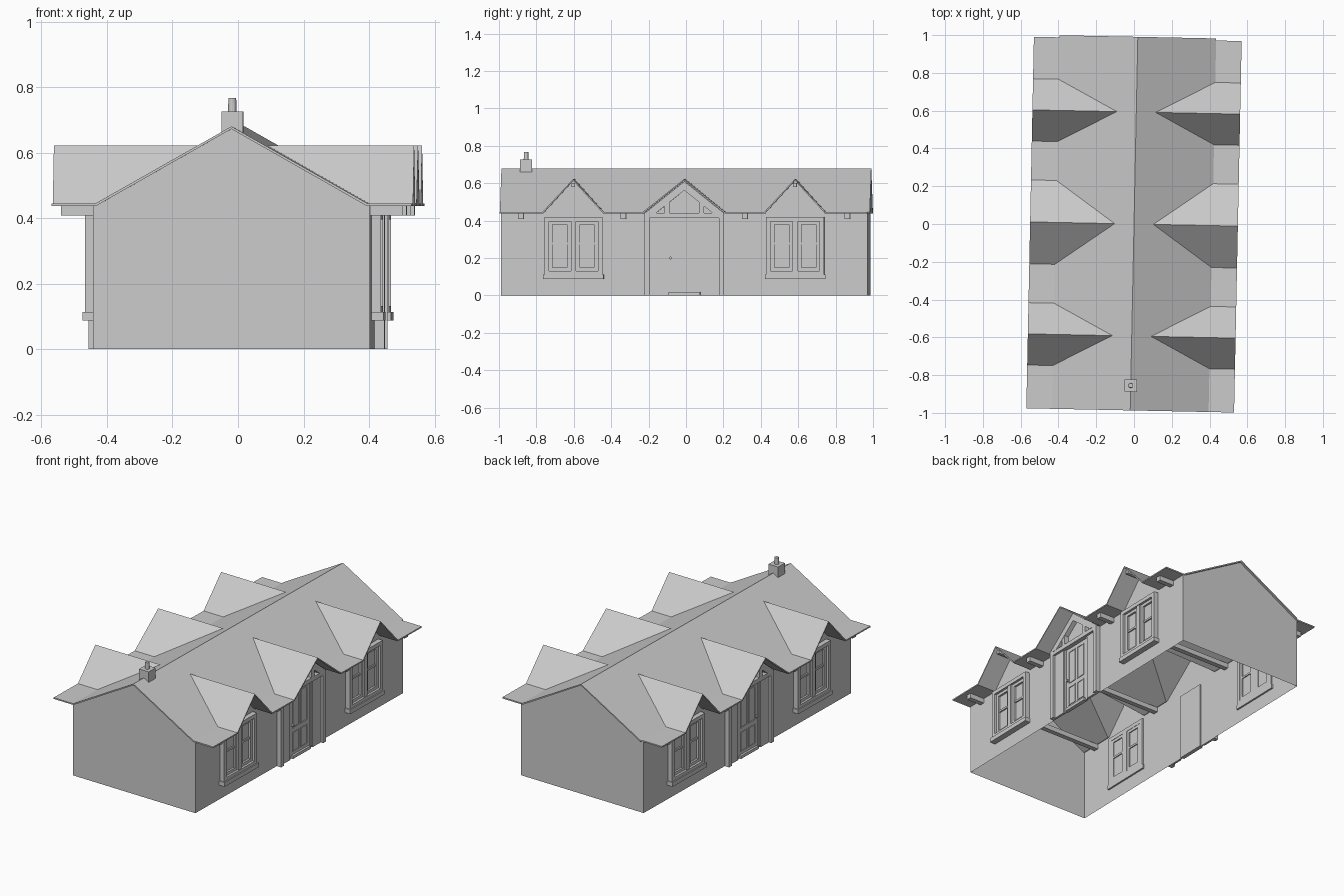
import bpy, bmesh, math
from mathutils import Matrix

cube = bpy.data.objects.get("Cube")
if cube:
    bpy.data.objects.remove(cube)

mat = bpy.data.materials.new("plain grey")
mat.use_nodes = True
GREY = (0.6, 0.6, 0.6, 1)
mat.diffuse_color = GREY
mat.node_tree.nodes["Principled BSDF"].inputs["Base Color"].default_value = GREY

# The house stands very slightly turned on its plot
TURN = Matrix.Rotation(-0.0204, 4, 'Z')
SIDES = (1, -1)
WALL, KINK, EAVE = 0.4225, 0.415, 0.55
RIDGE_Z, EAVE_Z, DORMER_Z = 0.68, 0.445, 0.622
FRONT, BACK = -0.987, 0.991
DORMERS = ((-0.593, 0.165), (0, 0.222), (0.593, 0.165))
WINDOWS = (-0.593, 0.593)
APEX_X = KINK * (RIDGE_Z - DORMER_Z) / (RIDGE_Z - EAVE_Z)


def finish(name, bm):
    bm.transform(TURN)
    mesh = bpy.data.meshes.new(name)
    bm.to_mesh(mesh)
    bm.free()
    mesh.materials.append(mat)
    ob = bpy.data.objects.new(name, mesh)
    bpy.context.collection.objects.link(ob)
    return ob


def face(bm, pts):
    return bm.faces.new([bm.verts.new(p) for p in pts])


def prism(bm, pts, x0, x1):
    """Extrude a (y, z) outline from x0 to x1."""
    f = face(bm, [(x0, y, z) for y, z in pts])
    ext = bmesh.ops.extrude_face_region(bm, geom=[f])["geom"]
    bmesh.ops.translate(bm, verts=[v for v in ext if isinstance(v, bmesh.types.BMVert)],
                        vec=(x1 - x0, 0, 0))


def rect(y0, y1, z0, z1):
    return [(y0, z0), (y1, z0), (y1, z1), (y0, z1)]


def part(name, pieces, sides=SIDES):
    """Make one object from (outline, x0, x1) pieces, repeated on both long sides."""
    bm = bmesh.new()
    for s in sides:
        for pts, x0, x1 in pieces:
            prism(bm, pts, s * x0, s * x1)
    bmesh.ops.recalc_face_normals(bm, faces=bm.faces)
    return finish(name, bm)


def frame(y0, y1, z0, z1, t, x0, x1):
    """Four bars around a rectangle."""
    return [(rect(y0, y0 + t, z0, z1), x0, x1), (rect(y1 - t, y1, z0, z1), x0, x1),
            (rect(y0 + t, y1 - t, z0, z0 + t), x0, x1),
            (rect(y0 + t, y1 - t, z1 - t, z1), x0, x1)]


# Walls: open shell with dormer gables on the long sides
bm = bmesh.new()
y0, y1, top = -0.98, 0.978, EAVE_Z - 0.005
for s in SIDES:
    outline = [(y1, 0), (y0, 0), (y0, top)]
    for c, w in DORMERS:
        outline += [(c - w, top), (c, DORMER_Z - 0.007), (c + w, top)]
    outline.append((y1, top))
    face(bm, [(s * WALL, y, z) for y, z in outline])
for y in (y0, y1):
    face(bm, [(-WALL, y, 0), (WALL, y, 0), (WALL, y, top),
              (0, y, RIDGE_Z - 0.007), (-WALL, y, top)])
bmesh.ops.remove_doubles(bm, verts=bm.verts, dist=0.0005)
bmesh.ops.recalc_face_normals(bm, faces=bm.faces)
finish("walls", bm)

# Roof: notched slopes, level eaves and dormer roofs
bm = bmesh.new()
for s in SIDES:
    slope = [(0, BACK, RIDGE_Z), (0, FRONT, RIDGE_Z), (s * KINK, FRONT, EAVE_Z)]
    start = FRONT
    for c, w in DORMERS:
        apex = (s * APEX_X, c, DORMER_Z)
        slope += [(s * KINK, c - w, EAVE_Z), apex, (s * KINK, c + w, EAVE_Z)]
        for d in (-w, w):
            face(bm, [(s * EAVE, c + d, EAVE_Z), (s * KINK, c + d, EAVE_Z),
                      apex, (s * EAVE, c, DORMER_Z)])
        face(bm, [(s * x, y, EAVE_Z) for x, y in
                  ((KINK, start), (EAVE, start), (EAVE, c - w), (KINK, c - w))])
        start = c + w
    face(bm, [(s * x, y, EAVE_Z) for x, y in
              ((KINK, start), (EAVE, start), (EAVE, BACK - 0.011), (KINK, BACK - 0.011))])
    slope.append((s * KINK, BACK, EAVE_Z))
    face(bm, slope)
for f in bm.faces:
    f.normal_update()
    if f.normal.z < 0:
        f.normal_flip()
bmesh.ops.remove_doubles(bm, verts=bm.verts, dist=0.0005)
roof = finish("roof", bm)
solid = roof.modifiers.new("thickness", 'SOLIDIFY')
solid.thickness = 0.008
solid.offset = -1

# Tie beams running through the house under the eaves
part("tie_beams", [(rect(y - 0.015, y + 0.015, 0.408, 0.438), -0.522, 0.522)
                   for y in (-0.873, -0.325, 0.325, 0.873)], sides=(1,))

# Dormer ridge ends above the windows
part("dormer_ridge_ends", [(rect(c - 0.009, c + 0.009, 0.58, 0.602), WALL, 0.53)
                           for c in WINDOWS])

# Windows: outer frame, two sashes with a middle bar, glass and sill
frames, sashes, glass, sills = [], [], [], []
for c in WINDOWS:
    frames += frame(c - 0.155, c + 0.155, 0.108, 0.42, 0.024, 0.412, 0.452)
    frames.append((rect(c - 0.014, c + 0.014, 0.13, 0.4), 0.412, 0.448))
    sills.append((rect(c - 0.162, c + 0.162, 0.087, 0.113), 0.412, 0.459))
    for m in (c - 0.0725, c + 0.0725):
        sashes += frame(m - 0.0585, m + 0.0585, 0.13, 0.398, 0.02, 0.414, 0.438)
        sashes.append((rect(m - 0.04, m + 0.04, 0.272, 0.284), 0.414, 0.434))
        glass.append((rect(m - 0.042, m + 0.042, 0.145, 0.38), 0.42, 0.426))
part("window_frames", frames)
part("window_sashes", sashes)
part("window_glass", glass)
part("window_sills", sills)

# Doors: leaf with four raised panels, threshold and knob
part("door_leaf", [(rect(-0.09, 0.09, 0, 0.41), 0.416, 0.427)])
part("door_panels", [p for c in (-0.038, 0.038) for a, b in ((0.035, 0.155), (0.18, 0.39))
                     for p in frame(c - 0.031, c + 0.031, a, b, 0.006, 0.427, 0.431)])
part("door_threshold", [(rect(-0.085, 0.085, 0, 0.018), WALL, 0.44)])
part("door_knob", [([(-0.074 + 0.008 * math.cos(k * math.pi / 4),
                      0.2 + 0.008 * math.sin(k * math.pi / 4)) for k in range(8)],
                    WALL, 0.44)])

# Porch: posts, side panels and a timber gable
posts, panels, timbers = [], [], []
for s in SIDES:
    posts.append((rect(s * 0.185, s * 0.212, 0, 0.437), WALL, 0.452))
    panels.append((rect(s * 0.108, s * 0.185, 0, 0.418), WALL, 0.436))
    panels.append((rect(s * 0.09, s * 0.108, 0, 0.418), WALL, 0.43))
    timbers.append((rect(s * 0.08, s * 0.106, 0.435, 0.525), WALL, 0.45))
    timbers.append(([(s * 0.216, 0.437), (0, 0.61), (0, 0.562), (s * 0.156, 0.437)],
                    WALL, 0.452))
timbers.append((rect(-0.185, 0.185, 0.415, 0.44), WALL, 0.45))
part("porch_posts", posts)
part("porch_side_panels", panels)
part("porch_gable_timbers", timbers)

# Chimney stack and pot on the ridge
part("chimney_stack", [(rect(-0.888, -0.823, 0.655, 0.726), -0.033, 0.033)], sides=(1,))
bm = bmesh.new()
bmesh.ops.create_cone(bm, cap_ends=True, segments=16, radius1=0.013, radius2=0.012, depth=0.05,
                      matrix=Matrix.Translation((0, -0.855, 0.741)))
finish("chimney_pot", bm)
